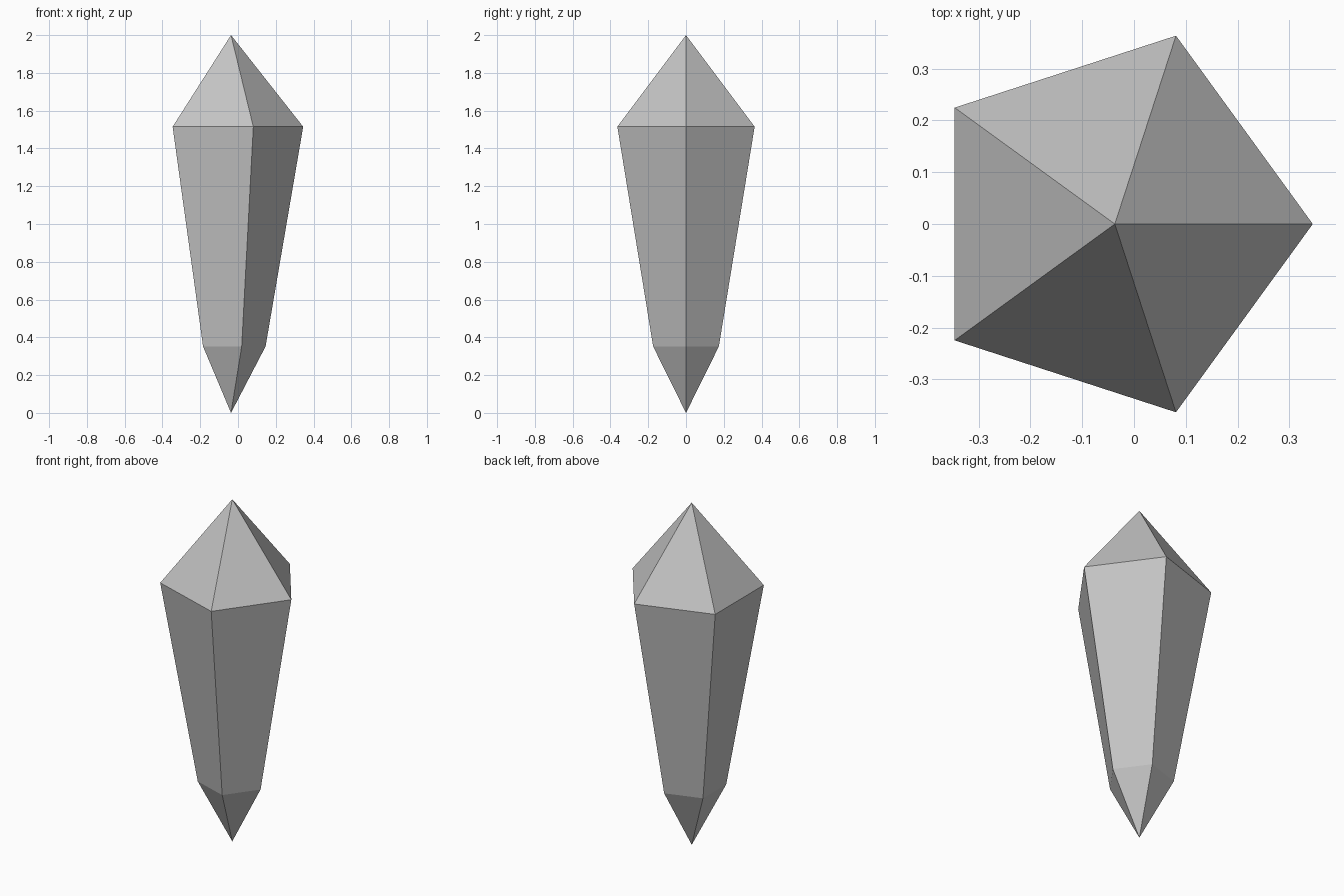
import bpy, bmesh, math

if "Cube" in bpy.data.objects:
    bpy.data.objects.remove(bpy.data.objects["Cube"])

SIDES = 5
CX = -0.037  # crystal axis, so the pentagon's bounds are centred

grey = bpy.data.materials.new("stone grey")
grey.diffuse_color = (0.55, 0.55, 0.55, 1)
grey.use_nodes = True
grey.node_tree.nodes["Principled BSDF"].inputs["Base Color"].default_value = grey.diffuse_color

bm = bmesh.new()


def ring(radius, z):
    """One pentagonal cross-section with a corner on +x."""
    return [bm.verts.new((CX + radius * math.cos(math.tau * i / SIDES),
                          radius * math.sin(math.tau * i / SIDES), z))
            for i in range(SIDES)]


# Two cross-sections and the two pointed ends
bottom = bm.verts.new((CX, 0, 0))
low = ring(0.183, 0.352)
high = ring(0.382, 1.515)
top = bm.verts.new((CX, 0, 2))

# Lower point, tapered shaft and upper point
for i in range(SIDES):
    j = (i + 1) % SIDES
    bm.faces.new((bottom, low[j], low[i]))
    bm.faces.new((low[i], low[j], high[j], high[i]))
    bm.faces.new((high[i], high[j], top))

bmesh.ops.recalc_face_normals(bm, faces=bm.faces[:])
mesh = bpy.data.meshes.new("crystal")
bm.to_mesh(mesh)
bm.free()
mesh.materials.append(grey)
bpy.context.collection.objects.link(bpy.data.objects.new("crystal", mesh))
